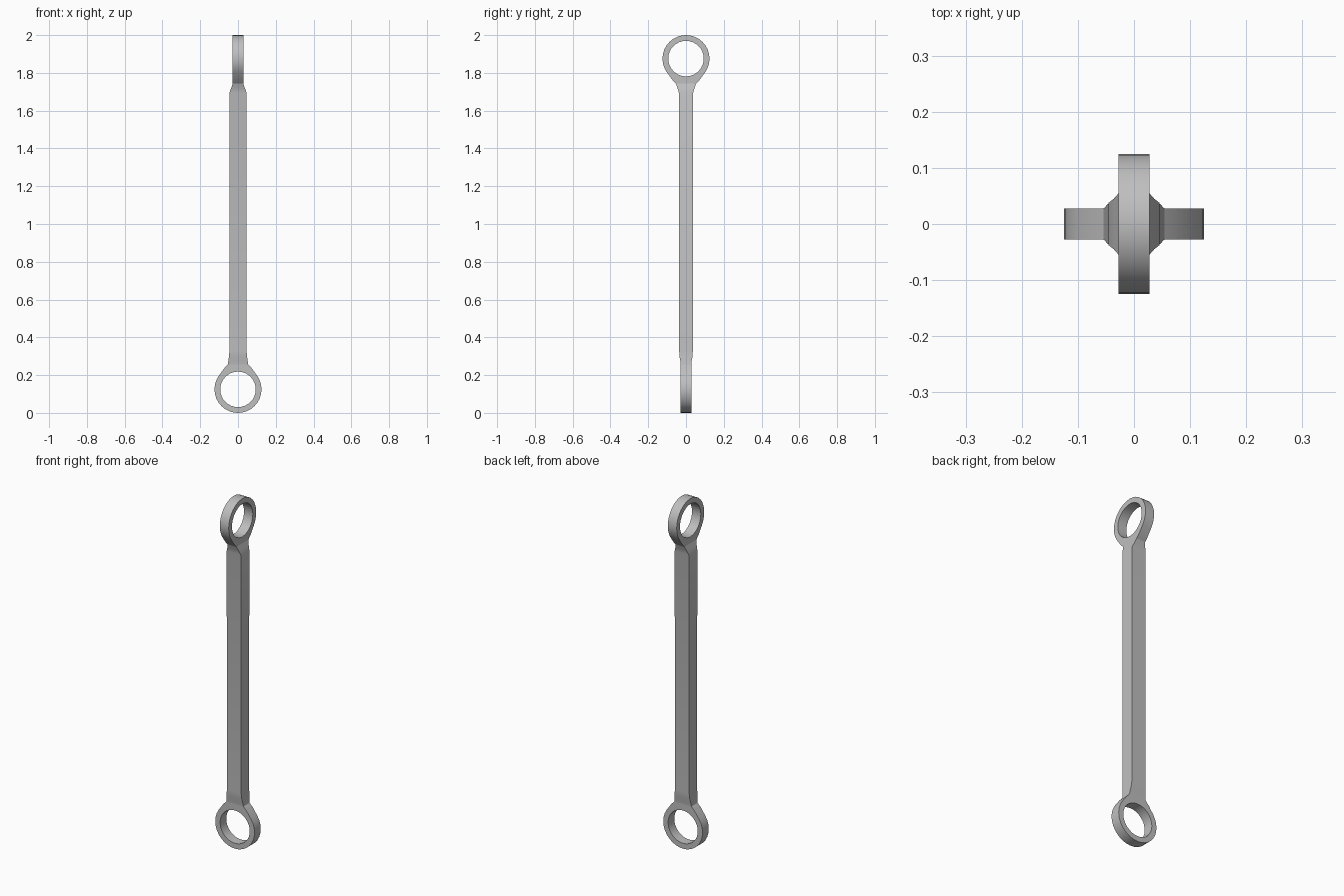
import bpy, bmesh
from math import sin, cos, pi, radians
from mathutils import Matrix

cube = bpy.data.objects.get("Cube")
if cube:
    bpy.data.objects.remove(cube, do_unlink=True)

metal = bpy.data.materials.new("grey metal")
metal.use_nodes = True
GREY = (0.52, 0.52, 0.52, 1)
metal.diffuse_color = GREY
metal.node_tree.nodes["Principled BSDF"].inputs["Base Color"].default_value = GREY

R, HOLE, HALF, NECK, SEG = 0.1245, 0.094, 0.028, 0.131, 32


def finish(name, bm):
    bmesh.ops.recalc_face_normals(bm, faces=bm.faces)
    mesh = bpy.data.meshes.new(name)
    bm.to_mesh(mesh)
    bm.free()
    mesh.materials.append(metal)
    obj = bpy.data.objects.new(name, mesh)
    bpy.context.collection.objects.link(obj)
    bpy.context.view_layer.objects.active = obj
    obj.select_set(True)
    bpy.ops.object.shade_smooth_by_angle(angle=radians(30))
    obj.select_set(False)


def outer_radius(step):
    """Round rim, with a flared flat neck around the upward direction."""
    k = min(step, SEG - step)
    if k <= 2:
        return NECK / cos(2 * pi * k / SEG)
    return {3: 0.133, 4: 0.126}.get(k, R)


def eye(name, matrix):
    """Flat eye whose hole runs along y and whose neck points up."""
    bm = bmesh.new()
    loops = []
    for i in range(SEG):
        a = 2 * pi * i / SEG
        corners = ((HOLE, -HALF), (outer_radius(i), -HALF),
                   (outer_radius(i), HALF), (HOLE, HALF))
        loops.append([bm.verts.new((r * sin(a), y, r * cos(a))) for r, y in corners])
    for i in range(SEG):
        a, b = loops[i], loops[(i + 1) % SEG]
        for j in range(4):
            if j == 1 and (i < 2 or i >= SEG - 2):
                continue  # left open where the shaft joins
            k = (j + 1) % 4
            bm.faces.new((a[j], a[k], b[k], b[j]))
    bm.transform(matrix)
    finish(name, bm)


# Eyes, turned a quarter turn from each other
eye("lower_eye", Matrix.Translation((0, 0, R)))
eye("upper_eye", Matrix.Translation((0, 0, 2 - R))
    @ Matrix.Rotation(pi / 2, 4, 'Z') @ Matrix.Rotation(pi, 4, 'X'))

# Shaft: rectangular sections (height, half width, half depth)
w = NECK * sin(pi / 8) / cos(pi / 8)
sections = [(R + NECK, w, HALF), (0.275, 0.051, 0.03), (0.3, 0.048, 0.035),
            (0.33, 0.045, 0.036), (1.695, 0.045, 0.038), (1.72, 0.036, 0.045),
            (2 - R - NECK, HALF, w)]
bm = bmesh.new()
rings = [[bm.verts.new((sx * x, sy * y, z))
          for sx, sy in ((-1, -1), (1, -1), (1, 1), (-1, 1))]
         for z, x, y in sections]
for low, high in zip(rings, rings[1:]):
    for j in range(4):
        k = (j + 1) % 4
        bm.faces.new((low[j], low[k], high[k], high[j]))
finish("shaft", bm)
